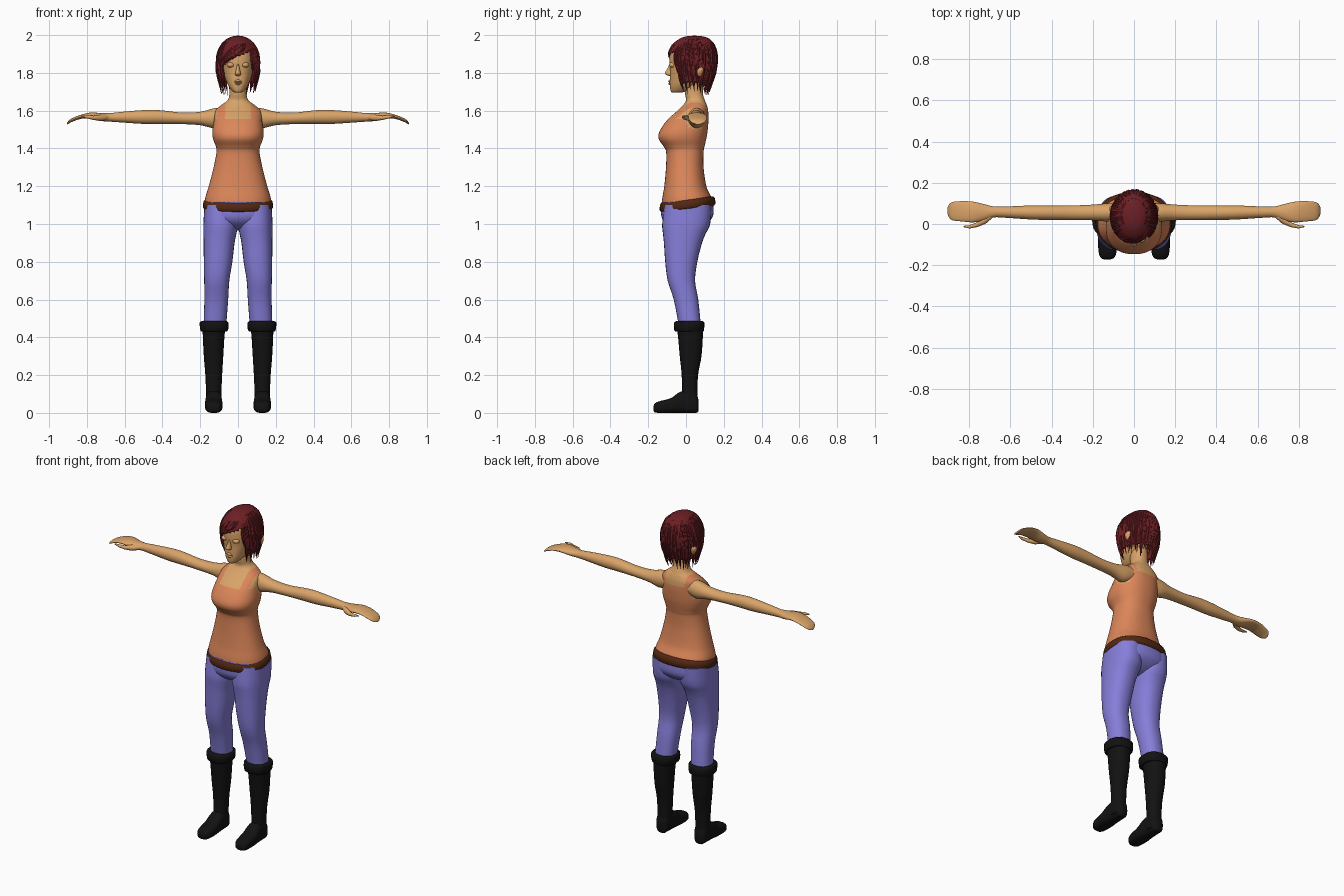
import bpy, bmesh, math, random
from mathutils import Vector

random.seed(4)


def material(name, rgb):
    m = bpy.data.materials.new(name)
    m.diffuse_color = (*rgb, 1)
    return m


SKIN = material("skin", (0.70, 0.37, 0.14))
SHIRT = material("orange_cloth", (0.72, 0.24, 0.10))
PANTS = material("violet_cloth", (0.24, 0.21, 0.70))
BELT = material("brown_leather", (0.085, 0.02, 0.006))
BOOT = material("black_leather", (0.006, 0.006, 0.006))
HAIR = material("dark_red_hair", (0.15, 0.014, 0.018))


def smooth_rows(rows, n):
    """Catmull-Rom interpolation between profile rows."""
    out = []
    for i in range(len(rows) - 1):
        p0, p1, p2, p3 = (rows[max(0, min(len(rows) - 1, i + k))] for k in (-1, 0, 1, 2))
        for s in range(n):
            t = s / n
            out.append([0.5 * (2 * b + (c - a) * t + (2 * a - 5 * b + 4 * c - d) * t * t
                               + (3 * b - a - 3 * c + d) * t ** 3)
                        for a, b, c, d in zip(p0, p1, p2, p3)])
    return out + [list(rows[-1])]


def ring_point(row, a, e=2.0):
    t, a0, a1, b0, b1 = row
    c, s = math.cos(a), math.sin(a)
    u = (a0 + a1) / 2 + (a1 - a0) / 2 * math.copysign(abs(c) ** (2 / e), c)
    v = (b0 + b1) / 2 + (b1 - b0) / 2 * math.copysign(abs(s) ** (2 / e), s)
    return t, u, v


ORDER = {"x": lambda t, u, v: (t, u, v), "y": lambda t, u, v: (u, t, v), "z": lambda t, u, v: (u, v, t)}


def finish(name, bm, mats, mirror=False):
    bmesh.ops.recalc_face_normals(bm, faces=bm.faces)
    me = bpy.data.meshes.new(name)
    bm.to_mesh(me)
    bm.free()
    ob = bpy.data.objects.new(name, me)
    bpy.context.collection.objects.link(ob)
    for m in mats:
        me.materials.append(m)
    if mirror:
        ob.modifiers.new("mirror", "MIRROR").use_mirror_merge = False
    return ob


def skin_rings(bm, rings, cap=True):
    vs = [[bm.verts.new(p) for p in r] for r in rings]
    n = len(vs[0])
    for r, q in zip(vs, vs[1:]):
        for i in range(n):
            bm.faces.new((r[i], r[(i + 1) % n], q[(i + 1) % n], q[i]))
    if cap:
        bm.faces.new(vs[0])
        bm.faces.new(vs[-1])


def loft(name, rows, mat, axis="z", n=4, seg=32, e=2.0, mirror=False, shear=0, rule=None, other=None):
    """Rows are (position, min, max, min, max) along an axis."""
    bm = bmesh.new()
    skin_rings(bm, [[ORDER[axis](*ring_point(r, math.tau * i / seg, e)) for i in range(seg)]
                    for r in smooth_rows(rows, n)])
    for v in bm.verts:
        v.co.z += shear * v.co.y
    if rule:
        for f in bm.faces:
            f.material_index = int(rule(f.calc_center_median()))
    return finish(name, bm, [mat] + ([other] if other else []), mirror)


def sym(*rows):
    return [(z, -w, w, f, b) for z, w, f, b in rows]


def tube(bm, pts, radii, n=6):
    rings = []
    for i, p in enumerate(pts):
        d = (pts[min(i + 1, len(pts) - 1)] - pts[max(i - 1, 0)]).normalized()
        u = d.cross(Vector((0.31, 0.9, 0.17))).normalized()
        w = d.cross(u)
        rings.append([p + radii[i] * (u * math.cos(math.tau * k / n) + w * math.sin(math.tau * k / n))
                      for k in range(n)])
    skin_rings(bm, rings)


# Torso: tank top with bare shoulders, straps and neck
def bare(c):
    x = abs(c.x)
    strap = 0.068 < x < 0.108
    armhole = x > 0.1 and math.hypot(c.y - 0.055, c.z - 1.56) < 0.06
    return (c.z > (1.555 if c.y < 0.03 else 1.575) and not strap) or c.z > 1.64 or armhole


loft("torso", sym(
    (1.09, 0.178, -0.13, 0.145), (1.14, 0.173, -0.125, 0.135), (1.20, 0.155, -0.115, 0.108),
    (1.30, 0.129, -0.106, 0.093), (1.38, 0.114, -0.105, 0.093), (1.41, 0.117, -0.118, 0.098),
    (1.45, 0.132, -0.144, 0.107), (1.49, 0.136, -0.14, 0.114), (1.55, 0.127, -0.10, 0.119),
    (1.60, 0.118, -0.045, 0.117), (1.63, 0.088, -0.015, 0.11), (1.655, 0.056, 0.0, 0.10),
    (1.69, 0.045, -0.005, 0.09), (1.76, 0.045, -0.01, 0.09)),
    SHIRT, n=8, seg=72, e=2.3, rule=bare, other=SKIN)

# Belt, tilted up towards the back
loft("belt", sym((1.078, 0.176, -0.128, 0.145), (1.088, 0.186, -0.139, 0.155),
                 (1.120, 0.182, -0.137, 0.152), (1.130, 0.168, -0.124, 0.138)),
     BELT, n=2, seg=48, e=2.2, shear=0.12)

# Trousers
loft("hips", sym((1.12, 0.176, -0.128, 0.143), (1.05, 0.18, -0.132, 0.145), (1.01, 0.165, -0.115, 0.12),
                 (0.98, 0.11, -0.075, 0.075), (0.965, 0.03, -0.02, 0.03)), PANTS, e=2.3, seg=40)
loft("trouser_leg", [
    (1.10, 0.0, 0.178, -0.115, 0.135), (1.00, 0.0, 0.183, -0.126, 0.128), (0.95, 0.008, 0.183, -0.122, 0.105),
    (0.90, 0.018, 0.182, -0.117, 0.085), (0.80, 0.03, 0.181, -0.11, 0.06), (0.70, 0.046, 0.179, -0.097, 0.048),
    (0.60, 0.052, 0.178, -0.065, 0.065), (0.47, 0.062, 0.182, -0.04, 0.078)],
    PANTS, n=3, seg=28, e=2.3, mirror=True)

# Boots: shaft, folded cuff and foot
loft("boot_shaft", [
    (0.46, 0.066, 0.188, -0.05, 0.09), (0.40, 0.072, 0.186, -0.042, 0.089), (0.30, 0.078, 0.181, -0.033, 0.082),
    (0.20, 0.084, 0.173, -0.023, 0.064), (0.10, 0.088, 0.169, -0.022, 0.061), (0.02, 0.088, 0.169, -0.03, 0.064)],
    BOOT, seg=24, e=2.2, mirror=True)
loft("boot_cuff", [
    (0.43, 0.066, 0.19, -0.05, 0.088), (0.436, 0.053, 0.199, -0.062, 0.095), (0.478, 0.05, 0.203, -0.063, 0.097),
    (0.486, 0.063, 0.19, -0.05, 0.085)], BOOT, n=2, seg=28, e=2.3, mirror=True)
loft("boot_foot", [
    (-0.172, 0.115, 0.145, 0.012, 0.035), (-0.165, 0.098, 0.16, 0.003, 0.05), (-0.14, 0.086, 0.171, 0, 0.062),
    (-0.08, 0.082, 0.175, 0, 0.078), (-0.03, 0.085, 0.172, 0, 0.112), (0.03, 0.088, 0.169, 0, 0.12),
    (0.055, 0.095, 0.163, 0, 0.10), (0.066, 0.11, 0.148, 0.01, 0.07)],
    BOOT, axis="y", seg=28, e=2.8, mirror=True)

# Arms with flat mitten hands
loft("arm", [
    (0.08, 0.015, 0.10, 1.52, 1.615), (0.13, 0.012, 0.10, 1.508, 1.612), (0.20, 0.018, 0.094, 1.523, 1.594),
    (0.30, 0.02, 0.09, 1.529, 1.59), (0.42, 0.02, 0.09, 1.53, 1.603), (0.50, 0.022, 0.09, 1.53, 1.603),
    (0.62, 0.03, 0.085, 1.538, 1.593), (0.68, 0.032, 0.085, 1.542, 1.587), (0.73, 0.016, 0.097, 1.546, 1.588),
    (0.78, 0.008, 0.108, 1.557, 1.590), (0.83, 0.012, 0.111, 1.557, 1.579), (0.88, 0.018, 0.107, 1.540, 1.559),
    (0.898, 0.032, 0.095, 1.530, 1.545), (0.906, 0.052, 0.076, 1.526, 1.533)],
    SKIN, axis="x", seg=24, mirror=True)
bm = bmesh.new()
tube(bm, [Vector(p) for p in ((0.69, 0.045, 1.565), (0.73, 0.015, 1.562), (0.765, -0.005, 1.562),
                              (0.80, -0.014, 1.567), (0.828, -0.012, 1.57))],
     [0.014, 0.017, 0.011, 0.008, 0.003], 10)
finish("thumb", bm, [SKIN], True)

# Head
head_rows = sym(
    (1.695, 0.012, -0.07, -0.03), (1.702, 0.028, -0.08, 0.0), (1.73, 0.05, -0.085, 0.05),
    (1.77, 0.068, -0.085, 0.10), (1.81, 0.08, -0.084, 0.13), (1.86, 0.087, -0.088, 0.145),
    (1.91, 0.085, -0.083, 0.145), (1.95, 0.068, -0.058, 0.125), (1.98, 0.03, 0.0, 0.08))
loft("head", head_rows, SKIN, e=2.3, seg=36)
loft("nose", sym((1.783, 0.006, -0.088, -0.07), (1.79, 0.016, -0.106, -0.06), (1.80, 0.014, -0.113, -0.06),
                 (1.825, 0.009, -0.098, -0.06), (1.855, 0.006, -0.086, -0.06)), SKIN, seg=14)
loft("lips", sym((1.736, 0.008, -0.088, -0.06), (1.744, 0.022, -0.094, -0.05), (1.7495, 0.026, -0.088, -0.05),
                 (1.755, 0.022, -0.095, -0.05), (1.764, 0.008, -0.088, -0.06)), SKIN, n=2, seg=20)
loft("eyelid", [(1.829, 0.024, 0.05, -0.078, -0.06), (1.836, 0.018, 0.057, -0.089, -0.05),
                (1.847, 0.018, 0.057, -0.09, -0.05), (1.855, 0.026, 0.05, -0.08, -0.06)],
     SKIN, n=2, seg=16, mirror=True)
loft("ear", [(1.765, 0.075, 0.095, 0.055, 0.075), (1.79, 0.075, 0.112, 0.05, 0.088),
             (1.815, 0.075, 0.12, 0.05, 0.095), (1.835, 0.08, 0.108, 0.065, 0.09)], SKIN, seg=14, mirror=True)

# Hair: open-faced shell
hair_rows = smooth_rows(sym(
    (1.68, 0.088, -0.035, 0.122), (1.74, 0.10, -0.06, 0.138), (1.80, 0.11, -0.08, 0.154),
    (1.85, 0.113, -0.093, 0.164), (1.90, 0.108, -0.093, 0.165), (1.95, 0.088, -0.072, 0.151),
    (1.98, 0.058, -0.035, 0.124), (1.993, 0.03, 0.0, 0.09), (1.997, 0.004, 0.04, 0.05)), 6)
SEG = 56
bm = bmesh.new()
skin_rings(bm, [[ORDER["z"](*ring_point(r, math.tau * i / SEG)) for i in range(SEG)] for r in hair_rows])
gone = []
for f in bm.faces:
    c = f.calc_center_median()
    face_gap = c.y < (-0.03 if c.z > 1.78 else -0.01) and c.z < 1.865 + 0.35 * (c.x + 0.08) and c.x < 0.085
    if c.z < 1.75 or face_gap:
        gone.append(f)
bmesh.ops.delete(bm, geom=gone, context="FACES")
cap = finish("hair_cap", bm, [HAIR])
solid = cap.modifiers.new("thickness", "SOLIDIFY")
solid.thickness, solid.offset = 0.012, -1


# Hair: tapered locks lying on the shell, then a swept fringe
def lock(bm, a0, a1, z0, z1, r):
    pts, steps = [], 8
    for i in range(steps + 1):
        t = i / steps
        z = z0 + (z1 - z0) * t
        row = min(hair_rows, key=lambda q: abs(q[0] - z))
        _, x, y = ring_point(row, math.radians(a0 + (a1 - a0) * t))
        pts.append(Vector((x * 0.98, 0.045 + (y - 0.045) * 0.97, z)))
    tube(bm, pts, [r * (0.25 + 1.5 * t * (1 - t) + 0.6 * t) if t < 0.6 else max(0.0008, r * 2.2 * (1 - t))
                   for t in (i / steps for i in range(steps + 1))])


bm = bmesh.new()
for i in range(46):
    a = -38 + 256 * i / 45
    sway = random.uniform(-7, 7)
    lock(bm, a, a + sway, random.uniform(1.88, 1.95), random.uniform(1.68, 1.725), 0.0105)
    lock(bm, a + 3, a - sway, 1.98, random.uniform(1.73, 1.80), 0.009)
for i in range(8):
    lock(bm, -55 - 6 * i, -95 - 11 * i, 1.965, 1.885 - 0.014 * i, 0.009)
for i in range(4):
    lock(bm, -50 + 5 * i, -46 + 5 * i, 1.95, 1.80 - 0.02 * i, 0.009)
finish("hair_locks", bm, [HAIR])

# Smooth shading everywhere, keeping strong creases
for ob in bpy.context.collection.objects:
    ob.select_set(True)
    bpy.context.view_layer.objects.active = ob
bpy.ops.object.shade_smooth_by_angle(angle=math.radians(45))
